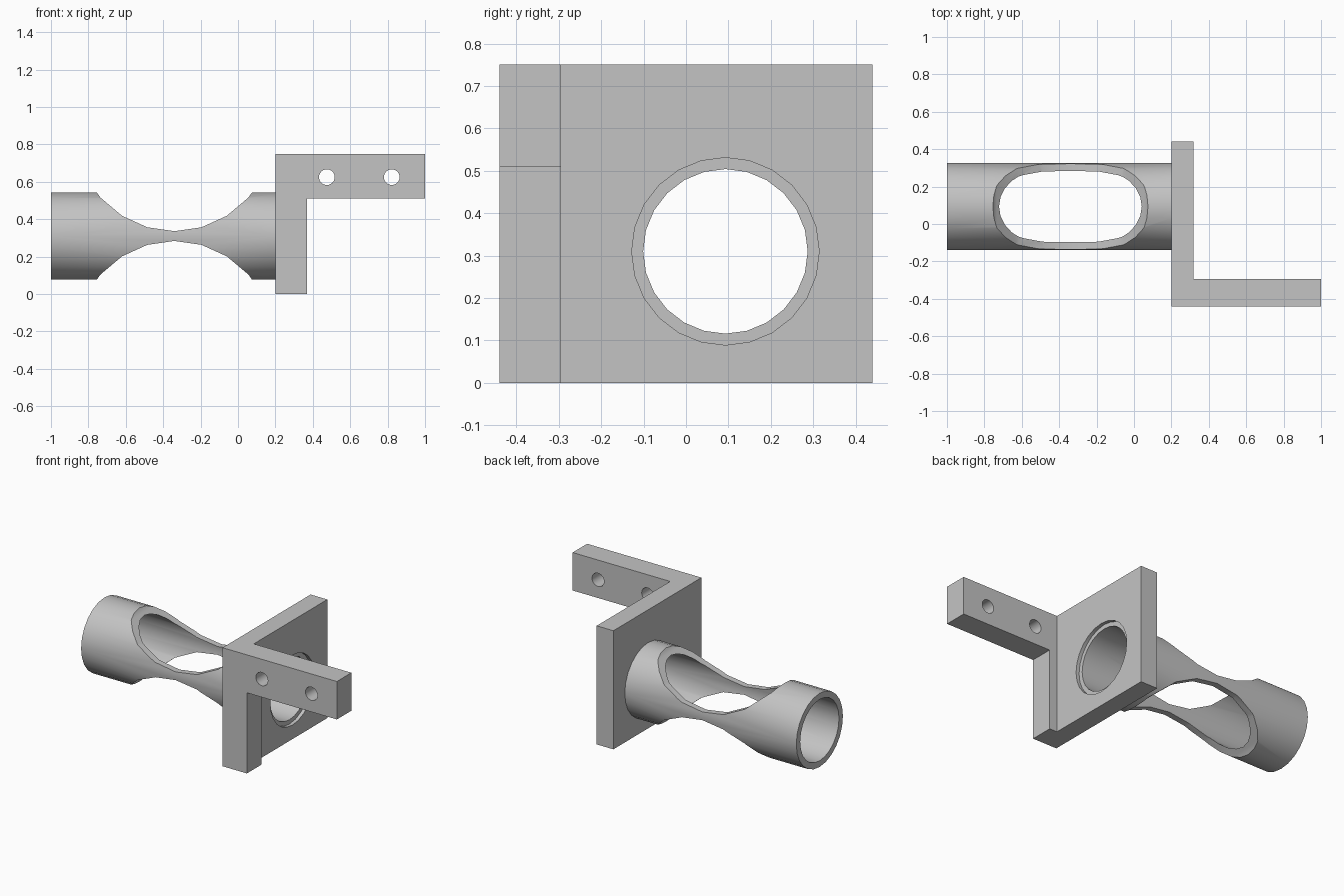
import bpy
import bmesh
from math import pi

cube = bpy.data.objects.get("Cube")
if cube:
    bpy.data.objects.remove(cube, do_unlink=True)

GREY = (0.55, 0.55, 0.55, 1)
grey = bpy.data.materials.new("plain grey")
grey.use_nodes = True
grey.diffuse_color = GREY
grey.node_tree.nodes["Principled BSDF"].inputs["Base Color"].default_value = GREY

ALONG_X, ALONG_Y = (0, pi / 2, 0), (pi / 2, 0, 0)
AXIS_Y, AXIS_Z = 0.093, 0.31          # tube centre line
TUBE_R, BORE_R, SEAT_R = 0.233, 0.194, 0.221


def cylinder(name, radius, depth, location, rotation, scale=(1, 1, 1)):
    bpy.ops.mesh.primitive_cylinder_add(vertices=24, radius=radius, depth=depth,
                                        location=location, rotation=rotation)
    ob = bpy.context.object
    ob.name, ob.scale = name, scale
    ob.data.materials.append(grey)
    return ob


def x_cylinder(name, radius, x0, x1):
    return cylinder(name, radius, x1 - x0, ((x0 + x1) / 2, AXIS_Y, AXIS_Z), ALONG_X)


def prism(name, profile, y0, y1):
    """Extrude an x-z outline along y."""
    bm = bmesh.new()
    face = bm.faces.new([bm.verts.new((x, y0, z)) for x, z in profile])
    side = bmesh.ops.extrude_face_region(bm, geom=[face])["geom"]
    verts = [v for v in side if isinstance(v, bmesh.types.BMVert)]
    bmesh.ops.translate(bm, verts=verts, vec=(0, y1 - y0, 0))
    bmesh.ops.recalc_face_normals(bm, faces=bm.faces)
    mesh = bpy.data.meshes.new(name)
    bm.to_mesh(mesh)
    bm.free()
    mesh.materials.append(grey)
    ob = bpy.data.objects.new(name, mesh)
    bpy.context.collection.objects.link(ob)
    return ob


def combine(ob, other, operation):
    """Apply a boolean and remove the helper."""
    bpy.context.view_layer.update()
    mod = ob.modifiers.new(operation, "BOOLEAN")
    mod.operation, mod.object, mod.solver = operation, other, "EXACT"
    bpy.ops.object.select_all(action="DESELECT")
    ob.select_set(True)
    bpy.context.view_layer.objects.active = ob
    bpy.ops.object.modifier_apply(modifier=mod.name)
    bpy.data.objects.remove(other, do_unlink=True)


# Tube with a through bore and scooped top and bottom
tube = x_cylinder("tube", TUBE_R, -1, 0.2)
combine(tube, x_cylinder("bore", BORE_R, -1.1, 0.3), "DIFFERENCE")
for side in (-1, 1):
    scoop = cylinder("scoop", 1, 1, (-0.34, AXIS_Y, AXIS_Z + side * 0.641),
                     ALONG_Y, (0.56, 0.615, 1))
    combine(tube, scoop, "DIFFERENCE")

# Square mounting plate joined to the front leg and side arm
bracket = prism("bracket", [(0.2, 0), (0.317, 0), (0.317, 0.75), (0.2, 0.75)], -0.44, 0.44)
arm = prism("arm", [(0.2, 0), (0.37, 0), (0.37, 0.51), (1, 0.51), (1, 0.75), (0.2, 0.75)],
            -0.44, -0.295)
combine(bracket, arm, "UNION")

# Bore and shallow seat in the plate
combine(bracket, x_cylinder("bore", BORE_R, 0.1, 0.4), "DIFFERENCE")
combine(bracket, x_cylinder("seat", SEAT_R, 0.295, 0.4), "DIFFERENCE")

# Bolt holes in the arm
for x in (0.475, 0.822):
    combine(bracket, cylinder("bolt_hole", 0.042, 0.4, (x, -0.37, 0.625), ALONG_Y), "DIFFERENCE")

for ob in (tube, bracket):
    bpy.ops.object.select_all(action="DESELECT")
    ob.select_set(True)
    bpy.context.view_layer.objects.active = ob
    bpy.ops.object.shade_smooth_by_angle(angle=pi / 6)
